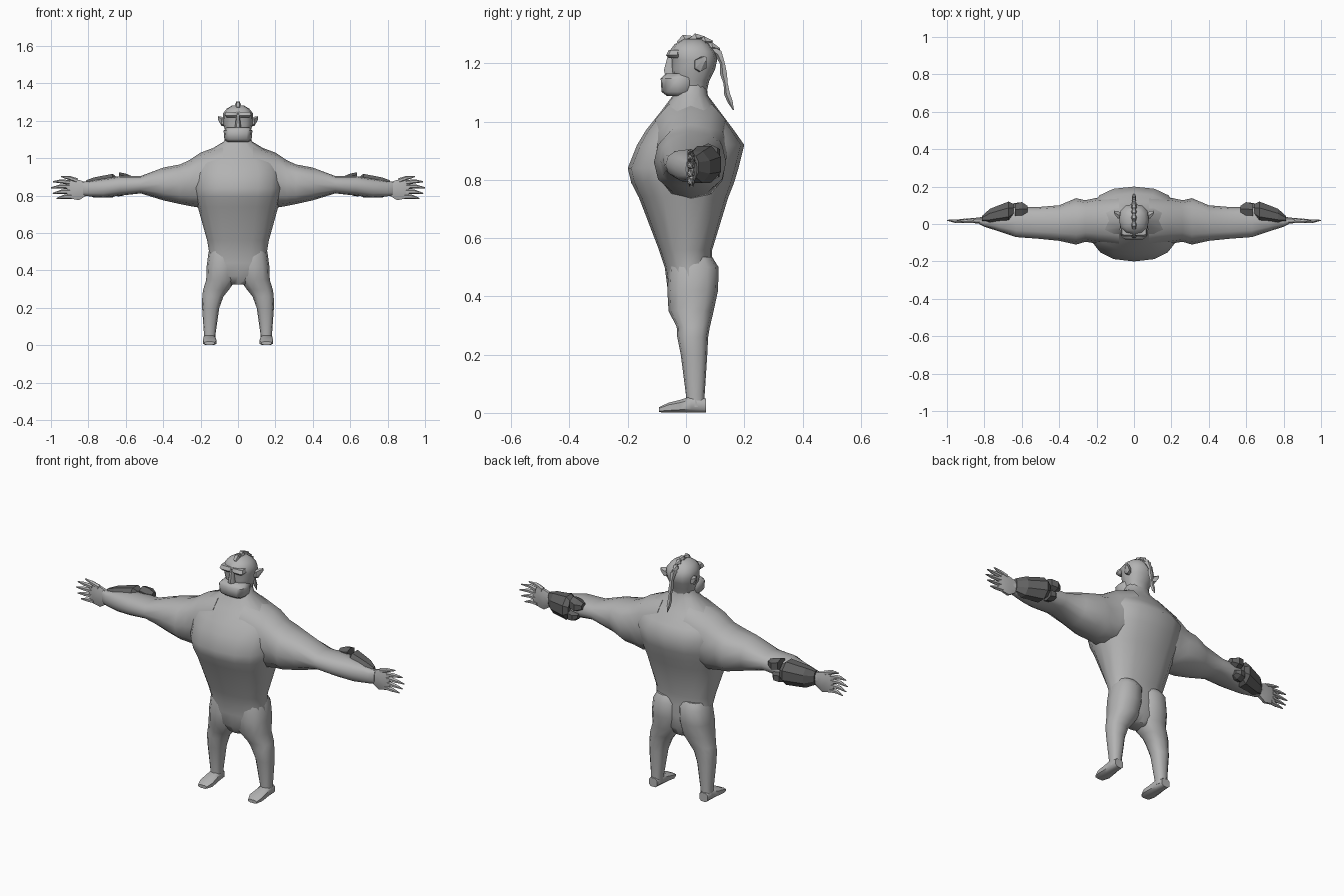
import bpy, bmesh, math
from mathutils import Vector

cube = bpy.data.objects.get("Cube")
if cube:
    bpy.data.objects.remove(cube)


def material(name, v):
    m = bpy.data.materials.new(name)
    m.use_nodes = True
    m.diffuse_color = (v, v, v, 1)
    m.node_tree.nodes["Principled BSDF"].inputs["Base Color"].default_value = (v, v, v, 1)
    return m


SKIN = material("grey skin", 0.45)
ARMOUR = material("dark armour", 0.12)


def finish(name, bm, mat, mirror, angle):
    bmesh.ops.recalc_face_normals(bm, faces=bm.faces)
    me = bpy.data.meshes.new(name)
    bm.to_mesh(me)
    bm.free()
    me.materials.append(mat)
    ob = bpy.data.objects.new(name, me)
    bpy.context.collection.objects.link(ob)
    if mirror:
        ob.modifiers.new("mirror", 'MIRROR')
    if angle:
        bpy.ops.object.select_all(action='DESELECT')
        ob.select_set(True)
        bpy.context.view_layer.objects.active = ob
        bpy.ops.object.shade_smooth_by_angle(angle=math.radians(angle))
    return ob


def bridge(bm, loops):
    n = len(loops[0])
    for a, b in zip(loops, loops[1:]):
        for i in range(n):
            j = (i + 1) % n
            bm.faces.new((a[i], a[j], b[j], b[i]))
    bm.faces.new(loops[0])
    bm.faces.new(loops[-1])


def loft(name, axis, rings, sides=12, power=2.4, mat=SKIN, mirror=False, angle=50):
    """Each ring is (position, a_min, a_max, b_min, b_max) across the other two axes."""
    bm = bmesh.new()
    loops = []
    for t, a0, a1, b0, b1 in rings:
        loop = []
        for i in range(sides):
            w = math.tau * (i + 0.5) / sides if sides <= 8 else math.tau * i / sides
            c, s = math.cos(w), math.sin(w)
            u = math.copysign(abs(c) ** (2 / power), c)
            v = math.copysign(abs(s) ** (2 / power), s)
            co = [(a0 + a1 + (a1 - a0) * u) / 2, (b0 + b1 + (b1 - b0) * v) / 2]
            co.insert("xyz".index(axis), t)
            loop.append(bm.verts.new(co))
        loops.append(loop)
    bridge(bm, loops)
    return finish(name, bm, mat, mirror, angle)


def strand(name, path, radii, sides=6, mirror=False, angle=50):
    """Tapering tube along a path."""
    bm = bmesh.new()
    pts = [Vector(p) for p in path]
    loops = []
    for i, p in enumerate(pts):
        d = (pts[min(i + 1, len(pts) - 1)] - pts[max(i - 1, 0)]).normalized()
        u = d.cross(Vector((0, 1, 0)) if abs(d.x) > 0.5 else Vector((1, 0, 0))).normalized()
        v = d.cross(u)
        loops.append([bm.verts.new(p + radii[i] * (u * math.cos(k * math.tau / sides)
                      + v * math.sin(k * math.tau / sides))) for k in range(sides)])
    bridge(bm, loops)
    return finish(name, bm, SKIN, mirror, angle)


# Torso: symmetric rings of height, half width, front and back
torso = [(.325, .05, -.03, .06), (.37, .15, -.058, .085), (.44, .162, -.065, .09),
         (.5, .155, -.073, .09), (.56, .165, -.093, .09), (.74, .215, -.162, .145),
         (.79, .23, -.188, .165), (.84, .24, -.2, .18), (.92, .245, -.168, .2),
         (.97, .225, -.138, .165), (1.03, .175, -.09, .12), (1.09, .075, -.045, .075),
         (1.13, .06, -.03, .07)]
loft("torso", "z", [(z, -w, w, f, b) for z, w, f, b in torso], sides=16)

# Arms, wrists and palms
loft("arm", "x", [
    (.08, -.12, .15, .77, 1.075), (.2, -.105, .14, .735, 1.03), (.26, -.095, .127, .745, .99),
    (.31, -.11, .138, .755, .967), (.4, -.09, .1, .775, .95), (.52, -.078, .09, .812, .905),
    (.63, -.07, .09, .8, .905), (.72, -.04, .07, .79, .89), (.8, -.015, .04, .797, .875),
    (.83, 0, .035, .8, .875)], mirror=True)
loft("palm", "x", [(.8, .0, .038, .805, .87), (.85, .003, .034, .772, .888),
                   (.89, .006, .03, .78, .885), (.915, .01, .025, .79, .875)],
     sides=8, mirror=True)
for label, base, tip in [("thumb", (.86, .88), (.945, .902)), ("index_finger", (.9, .87), (.99, .875)),
                         ("middle_finger", (.9, .848), (1, .842)), ("ring_finger", (.9, .822), (.99, .812)),
                         ("little_finger", (.89, .795), (.97, .785))]:
    mid = ((base[0] + tip[0]) / 2, (base[1] + tip[1]) / 2 + .004)
    strand(label, [(x, y, z) for (x, z), y in zip((base, mid, tip), (.018, .014, .02))],
           (.013, .011, .003), mirror=True)

# Forearm guards: long plate and two elbow plates
loft("forearm_guard", "x", [
    (.645, .03, .11, .81, .9), (.67, .0, .125, .785, .922), (.77, -.005, .085, .785, .902),
    (.812, .01, .045, .805, .885)], sides=8, power=2, mat=ARMOUR, mirror=True, angle=0)
loft("elbow_guard_upper", "x", [(.57, .06, .1, .87, .905), (.6, .04, .122, .855, .918),
                                (.635, .04, .112, .86, .925)],
     sides=6, mat=ARMOUR, mirror=True, angle=0)
loft("elbow_guard_lower", "x", [(.595, .06, .1, .815, .845), (.615, .04, .12, .8, .85),
                                (.645, .04, .115, .795, .855)],
     sides=6, mat=ARMOUR, mirror=True, angle=0)

# Legs and feet
loft("leg", "z", [
    (.02, .122, .183, .0, .065), (.06, .12, .182, .0, .064), (.2, .1, .192, -.018, .073),
    (.26, .078, .191, -.03, .076), (.295, .05, .187, -.032, .082), (.35, .01, .17, -.06, .095),
    (.42, .0, .168, -.064, .11), (.5, .0, .157, -.06, .112), (.535, .02, .14, -.05, .09)],
    mirror=True)
loft("foot", "y", [
    (-.092, .125, .18, .002, .02), (-.06, .112, .19, 0, .036), (-.02, .116, .188, 0, .046),
    (.02, .12, .185, 0, .06), (.068, .128, .18, 0, .05)], sides=8, power=3, mirror=True)

# Head, jaw and face
skull = [(1.09, .055, -.02, .068), (1.14, .066, -.045, .08), (1.18, .078, -.05, .1),
         (1.212, .08, -.05, .107), (1.24, .08, -.058, .1), (1.265, .06, -.04, .08),
         (1.283, .03, -.01, .055)]
loft("skull", "z", [(z, -w, w, f, b) for z, w, f, b in skull])
jaw = [(1.088, .058, -.065, .01), (1.102, .073, -.084, .025), (1.148, .077, -.087, .03),
       (1.165, .06, -.07, .02)]
loft("jaw", "z", [(z, -w, w, f, b) for z, w, f, b in jaw], power=3)
loft("brow", "z", [(1.218, .008, .062, -.06, -.02), (1.228, .004, .072, -.069, -.02),
                   (1.246, .0, .066, -.06, -.02)], sides=8, power=4, mirror=True)
loft("nose", "z", [(1.165, -.018, .018, -.075, -.03), (1.178, -.016, .016, -.077, -.03),
                   (1.232, -.009, .009, -.062, -.03)], sides=8)
loft("ear", "x", [(.065, .025, .06, 1.17, 1.21), (.088, .028, .072, 1.172, 1.222),
                  (.106, .055, .072, 1.205, 1.225)], sides=6, mirror=True, angle=30)

# Crest of hair tufts over the crown, ending in a hanging braid
for i, (y, z) in enumerate([(-.01, 1.28), (.03, 1.285), (.06, 1.275), (.085, 1.255)]):
    strand("hair_tuft_%d" % (i + 1), [(0, y - .015, z - .012), (0, y + .005, z + .006),
                                      (0, y + .032, z + .012 - i * .006)], (.012, .016, .003),
           sides=5, angle=30)
strand("braid", [(0, .085, 1.25), (0, .112, 1.235), (0, .126, 1.2), (0, .13, 1.165),
                 (0, .137, 1.13), (0, .142, 1.095), (0, .152, 1.07), (0, .163, 1.04)],
       (.012, .015, .009, .013, .008, .011, .01, .002), sides=5, angle=30)
